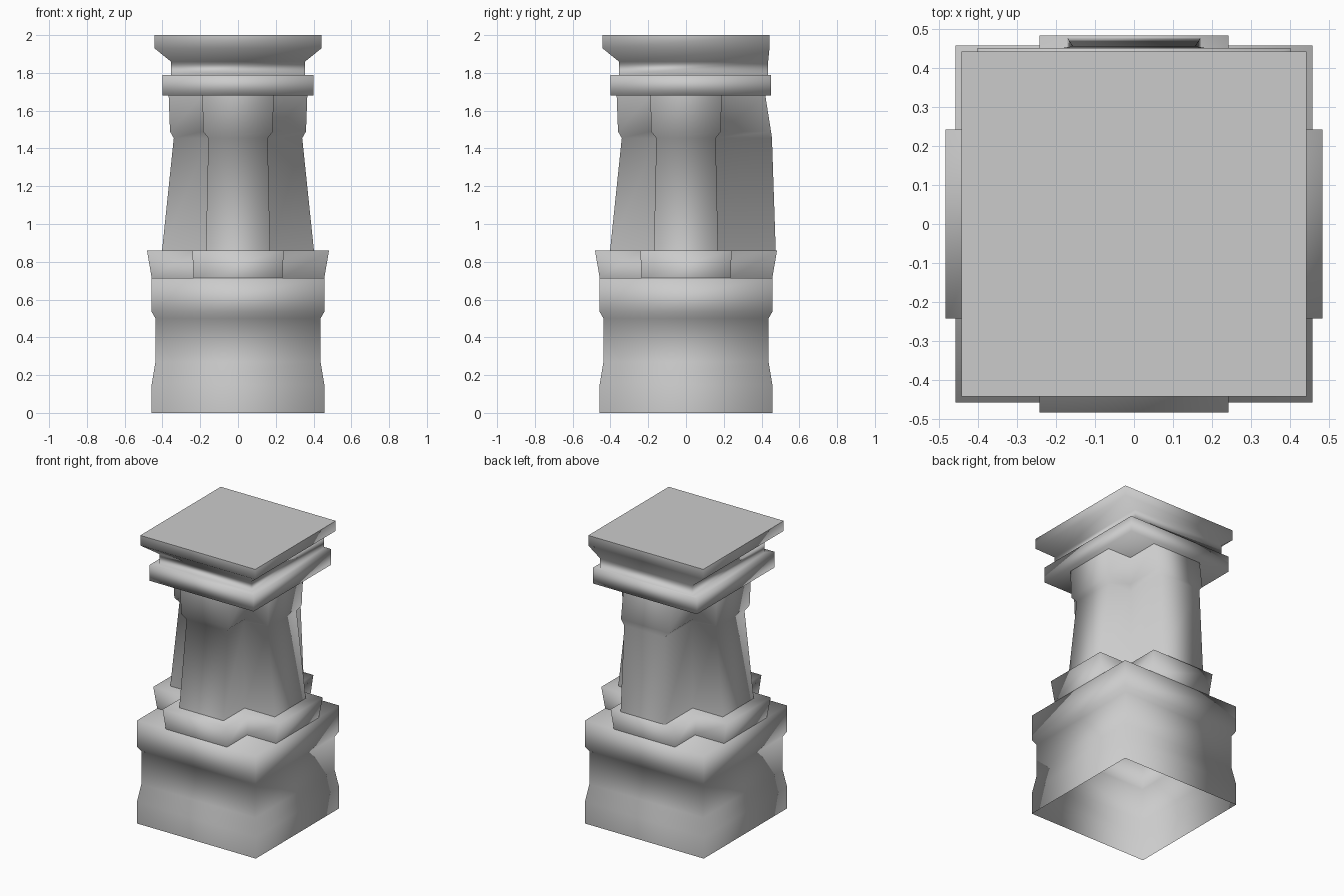
import bpy

if "Cube" in bpy.data.objects:
    bpy.data.objects.remove(bpy.data.objects["Cube"])


def square(z, h, back=None):
    """Square section; back overrides the +y extent."""
    b = h if back is None else back
    return [(-h, -h, z), (h, -h, z), (h, b, z), (-h, b, z)]


def cross(z, w, a, back=None):
    """Plus-shaped section with arm half-width w and arm reach a."""
    b = a if back is None else back
    pts = [(-w, -a), (w, -a), (w, -w), (a, -w), (a, w), (w, w),
           (w, b), (-w, b), (-w, w), (-a, w), (-a, -w), (-w, -w)]
    return [(x, y, z) for x, y in pts]


def cap(start, n):
    """Faces that close a ring: one quad, or a plus split into five quads."""
    if n == 4:
        return [[start + i for i in range(4)]]
    quads = [(0, 1, 2, 11), (2, 3, 4, 5), (5, 6, 7, 8), (8, 9, 10, 11), (2, 5, 8, 11)]
    return [[start + i for i in q] for q in quads]


def loft(name, rings, bottom=False, top=True, flat_top=False):
    n = len(rings[0])
    verts = [p for r in rings for p in r]
    faces = []
    for k in range(len(rings) - 1):
        for i in range(n):
            j = (i + 1) % n
            faces.append([k * n + i, k * n + j, (k + 1) * n + j, (k + 1) * n + i])
    if bottom:
        faces += [f[::-1] for f in cap(0, n)]
    sides = len(faces)
    if top:
        faces += cap((len(rings) - 1) * n, n)
    mesh = bpy.data.meshes.new(name)
    mesh.from_pydata(verts, [], faces)
    for p in mesh.polygons:
        p.use_smooth = not (flat_top and p.index >= sides)
    mesh.update()
    ob = bpy.data.objects.new(name, mesh)
    bpy.context.collection.objects.link(ob)
    return ob


# Square base with a shallow waist, open underneath
loft("base", [square(z, h) for z, h in
              [(0, .457), (.15, .457), (.27, .437), (.5, .437), (.535, .457), (.715, .457)]])

# Flared cross-shaped plinth on the base
loft("plinth", [cross(.715, .235, .457), cross(.86, .242, .482)])

# Tapered cross-shaped shaft, with a deeper rear arm and a wider head
loft("shaft", [cross(z, w, a, b) for z, w, a, b in
               [(.86, .17, .402, .475), (1.455, .157, .34, .455),
                (1.49, .185, .36, .45), (1.68, .188, .367, .42)]], top=False)

# Moulded capital: slab, neck, flare and flat top
loft("capital", [square(z, h, b) for z, h, b in
                 [(1.68, .40, .45), (1.79, .40, .45), (1.79, .355, .435),
                  (1.86, .355, .435), (1.93, .442, .442), (2.0, .442, .442)]],
     bottom=True, flat_top=True)
